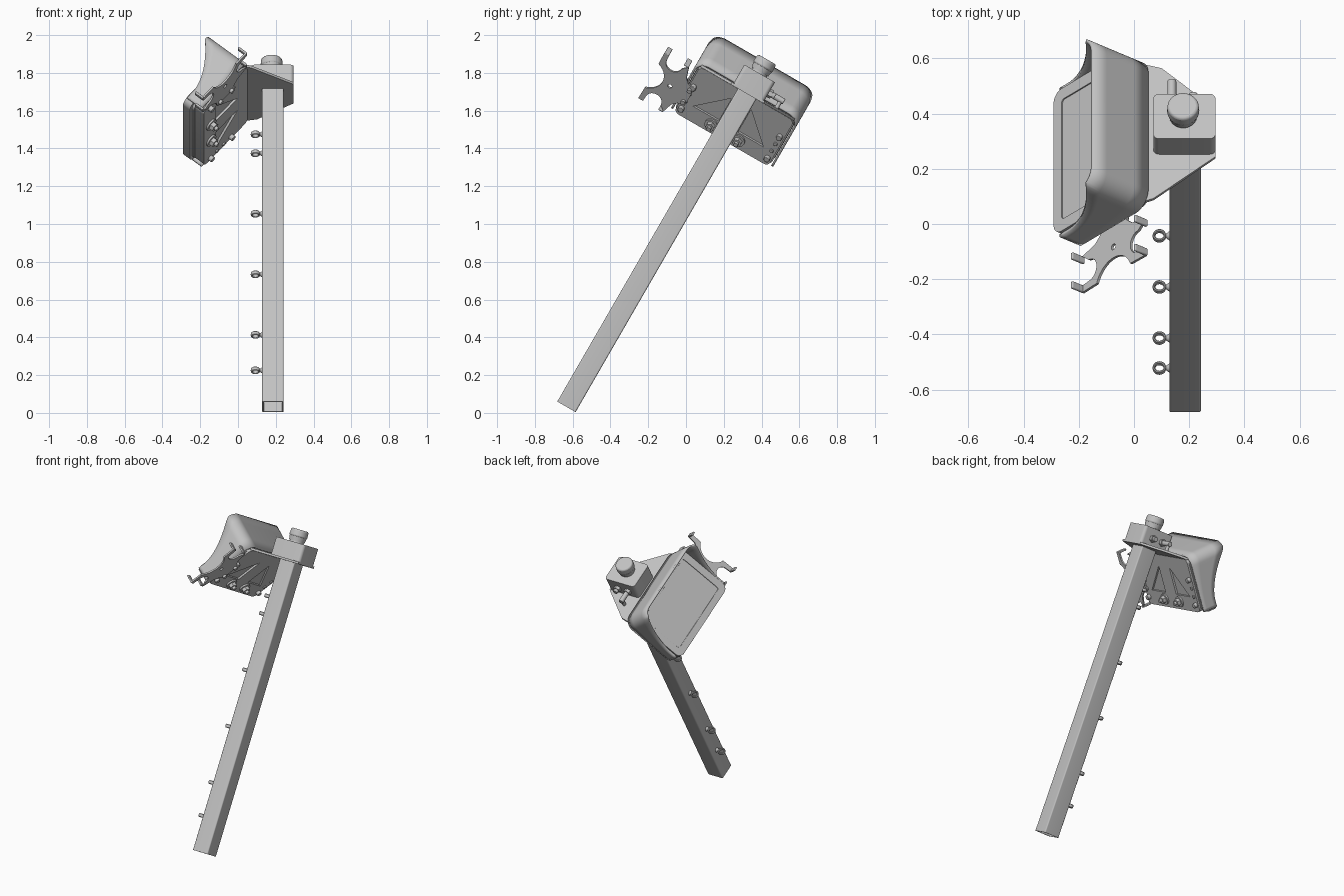
import bpy, bmesh
from math import radians, cos, sin, pi
from mathutils import Matrix, Vector

if "Cube" in bpy.data.objects:
    bpy.data.objects.remove(bpy.data.objects["Cube"])

grey = bpy.data.materials.new("mid_grey")
grey.use_nodes = True
grey.diffuse_color = (0.54, 0.54, 0.54, 1)
grey.node_tree.nodes["Principled BSDF"].inputs["Base Color"].default_value = (0.54, 0.54, 0.54, 1)

# Working frames: POLE has z along the leaning pole, MON has z out of the display
POLE = Matrix.Translation((0, -0.633, 0.032)) @ Matrix.Rotation(radians(-30), 4, 'X')
TILT = radians(40)
up, out = Vector((sin(TILT), 0, cos(TILT))), Vector((-cos(TILT), 0, sin(TILT)))
MON = POLE @ Matrix.Translation((-0.212, 0, 1.624)) @ Matrix(
    ((0, up.x, out.x), (-1, 0, 0), (0, up.z, out.z))).to_4x4()
parts = []


def finish(name, bm, frame, bevel=0):
    bmesh.ops.remove_doubles(bm, verts=bm.verts, dist=1e-5)
    bmesh.ops.recalc_face_normals(bm, faces=bm.faces)
    me = bpy.data.meshes.new(name)
    bm.to_mesh(me)
    bm.free()
    me.materials.append(grey)
    ob = bpy.data.objects.new(name, me)
    bpy.context.collection.objects.link(ob)
    ob.matrix_world = frame
    if bevel:
        mod = ob.modifiers.new("soft_edges", 'BEVEL')
        mod.width, mod.segments, mod.limit_method = bevel, 3, 'ANGLE'
    parts.append(ob)
    return ob


def arc(cx, cy, r, a0, a1, n=10):
    return [(cx + r * cos(radians(a0 + (a1 - a0) * i / n)),
             cy + r * sin(radians(a0 + (a1 - a0) * i / n))) for i in range(n + 1)]


def rounded(x0, x1, y0, y1, r):
    return (arc(x1 - r, y1 - r, r, 0, 90) + arc(x0 + r, y1 - r, r, 90, 180)
            + arc(x0 + r, y0 + r, r, 180, 270) + arc(x1 - r, y0 + r, r, 270, 360))


def plate(name, loops, z0, z1, frame, bevel=0):
    """Extruded outline; loops after the first are holes."""
    cu = bpy.data.curves.new(name, 'CURVE')
    cu.dimensions, cu.fill_mode, cu.extrude = '2D', 'BOTH', (z1 - z0) / 2
    for loop in loops:
        sp = cu.splines.new('POLY')
        sp.points.add(len(loop) - 1)
        for p, co in zip(sp.points, loop):
            p.co = (co[0], co[1], 0, 1)
        sp.use_cyclic_u = True
    tmp = bpy.data.objects.new(name + "_outline", cu)
    bpy.context.collection.objects.link(tmp)
    dg = bpy.context.evaluated_depsgraph_get()
    me = bpy.data.meshes.new_from_object(tmp.evaluated_get(dg))
    bm = bmesh.new()
    bm.from_mesh(me)
    bpy.data.objects.remove(tmp)
    bpy.data.curves.remove(cu)
    bpy.data.meshes.remove(me)
    return finish(name, bm, frame @ Matrix.Translation((0, 0, (z0 + z1) / 2)), bevel)


def rod(name, base, axis, length, r1, frame, r2=None, bevel=0, sides=24):
    bm = bmesh.new()
    turn = Vector(axis).to_track_quat('Z', 'Y').to_matrix().to_4x4()
    bmesh.ops.create_cone(bm, cap_ends=True, segments=sides, radius1=r1,
                          radius2=r1 if r2 is None else r2, depth=length,
                          matrix=Matrix.Translation(base) @ turn @ Matrix.Translation((0, 0, length / 2)))
    return finish(name, bm, frame, bevel)


def block(name, lo, hi, frame, bevel=0):
    bm = bmesh.new()
    lo, hi = Vector(lo), Vector(hi)
    bmesh.ops.create_cube(bm, size=1, matrix=Matrix.Translation((lo + hi) / 2)
                          @ Matrix.Diagonal((*(hi - lo), 1)))
    return finish(name, bm, frame, bevel)


# Open square tube for the pole
plate("pole", [rounded(0.128, 0.242, -0.056, 0.056, 0.008),
               rounded(0.135, 0.235, -0.049, 0.049, 0.005)], 0, 1.92, POLE)

# Cable guide rings along the pole
for i, h in enumerate((0.223, 0.44, 0.81, 1.18, 1.55, 1.666)):
    bm = bmesh.new()
    n, m = 24, 8
    grid = []
    for a in range(n):
        t = 2 * pi * a / n
        ring = []
        for b in range(m):
            q = 2 * pi * b / m
            rad = 0.02 + 0.005 * cos(q)
            ring.append(bm.verts.new((0.092 + rad * cos(t), rad * sin(t), h + 0.012 * sin(q))))
        grid.append(ring)
    for a in range(n):
        for b in range(m):
            bm.faces.new((grid[a][b], grid[a - 1][b], grid[a - 1][b - 1], grid[a][b - 1]))
    finish(f"guide_ring_{i}", bm, POLE)
    rod(f"guide_ring_foot_{i}", (0.13, 0, h), (-1, 0, 0), 0.014, 0.018, POLE, r2=0.008)

# Control box with knob and cable sockets
plate("control_box", [rounded(0.07, 0.295, -0.09, 0.097, 0.02)], 1.926, 2.04, POLE, 0.015)
rod("knob_collar", (0.178, 0, 2.038), (0, 0, 1), 0.012, 0.045, POLE)
rod("knob_skirt", (0.178, 0, 2.048), (0, 0, 1), 0.03, 0.05, POLE, r2=0.056, sides=32)
rod("knob", (0.178, 0, 2.076), (0, 0, 1), 0.048, 0.059, POLE, r2=0.056, bevel=0.01, sides=32)
for i, (x, reach) in enumerate(((0.137, 0.08), (0.215, 0.025))):
    rod(f"socket_nut_{i}", (x, 0.095, 1.975), (0, 1, 0), 0.022, 0.024, POLE, sides=6)
    rod(f"socket_plug_{i}", (x, 0.11, 1.975), (0, 1, 0), reach, 0.016, POLE, bevel=0.003)
rod("socket_elbow", (0.137, 0.172, 1.982), (0, 0, -1), 0.055, 0.011, POLE)

# Bracket: a tapered shelf under the box, folded onto the back of the display
plate("bracket_shelf", [[(0.295, -0.1), (0.295, 0.1), (0.1, 0.27), (0.04, 0.285),
                         (0.04, -0.285), (0.07, -0.275)]], 1.913, 1.927, POLE)
cutouts = [[(k * 0.06, 0.13), (k * 0.215, 0.13), (k * 0.06, 0.31)] for k in (-1, 1)]
plate("bracket_back", [rounded(-0.288, 0.288, 0.03, 0.39, 0.03)] + cutouts, -0.016, -0.004, MON)

# Fixings on the bracket
for k in (-1, 1):
    side = "left" if k < 0 else "right"
    rod(f"clamp_washer_{side}", (k * 0.083, 0.085, -0.014), (0, 0, -1), 0.012, 0.036, MON)
    rod(f"clamp_nut_{side}", (k * 0.083, 0.085, -0.024), (0, 0, -1), 0.025, 0.025, MON, sides=6)
    rod(f"clamp_stud_{side}", (k * 0.083, 0.085, -0.045), (0, 0, -1), 0.02, 0.012, MON)
    for i, s in enumerate((0.08, 0.135, 0.19, 0.25)):
        rod(f"bolt_{side}_{i}", (k * 0.263, s, -0.012), (0, 0, -1),
            0.026 if i in (0, 3) else 0.012, 0.016 if i in (0, 3) else 0.011, MON, bevel=0.003)

# Display body: back shell, seam, front bezel and screen
plate("display_back_shell", [rounded(-0.295, 0.295, 0.03, 0.385, 0.04)], -0.004, 0.05, MON, 0.008)
plate("display_seam", [rounded(-0.285, 0.285, 0.022, 0.375, 0.04)], 0.045, 0.066, MON)
plate("display_bezel", [rounded(-0.298, 0.298, 0.005, 0.39, 0.045),
                        rounded(-0.25, 0.25, 0.05, 0.35, 0.015)], 0.06, 0.108, MON, 0.003)
plate("screen", [rounded(-0.255, 0.255, 0.045, 0.355, 0.015)], 0.08, 0.103, MON)

# Sun hood wrapping the top and sides, with a swept front edge
r, TOP = 0.065, 0.405
outline = [(0.306, 0.03 + (TOP - r - 0.03) * i / 16) for i in range(16)]
outline += arc(0.306 - r, TOP - r, r, 0, 90, 12)
outline += [(-w, s) for w, s in reversed(outline)]
bm = bmesh.new()
rows = []
for w, s in outline:
    front = 0.1 + 0.162 * min(max((s - 0.08) / 0.29, 0), 1) ** 1.7
    rows.append([bm.verts.new((w, s, front * j / 4)) for j in range(5)])
for p, q in zip(rows, rows[1:]):
    for j in range(4):
        bm.faces.new((p[j], q[j], q[j + 1], p[j + 1]))
hood = finish("sun_hood", bm, MON)
wall = hood.modifiers.new("wall", 'SOLIDIFY')
wall.thickness, wall.offset = 0.012, 0

# Cable cradle: a four-armed plate with bent hooks
MID, TIP = 0.185, 0.362
half = [(0.255, 0.25), (0.295, 0.26), (0.32, 0.29), (0.338, TIP)]
half += arc(0.412, 0.325, 0.045, 180, 360)
half += [(0.459, TIP), (0.488, TIP)]
half += arc(0.52, MID, 0.1, 110, 180)
mirrored = [(w, 2 * MID - s) for w, s in reversed(half[:-1])]
plate("cable_cradle", [half + mirrored, arc(0.375, MID, 0.012, 0, 342, 19)], -0.034, -0.024, MON)
for k, s in (("upper", TIP), ("lower", 2 * MID - TIP)):
    for i, w in enumerate((0.338, 0.459)):
        block(f"cradle_hook_{k}_{i}", (w, s - 0.006, -0.034), (w + 0.028, s + 0.006, 0.025), MON, 0.004)
for i, s in enumerate((0.14, 0.23)):
    rod(f"cradle_spacer_{i}", (0.272, s, -0.004), (0, 0, -1), 0.045, 0.013, MON)

# Smooth shading with sharp edges kept
bpy.ops.object.select_all(action='DESELECT')
for ob in parts:
    ob.select_set(True)
bpy.context.view_layer.objects.active = parts[0]
bpy.ops.object.shade_smooth_by_angle(angle=radians(32))
